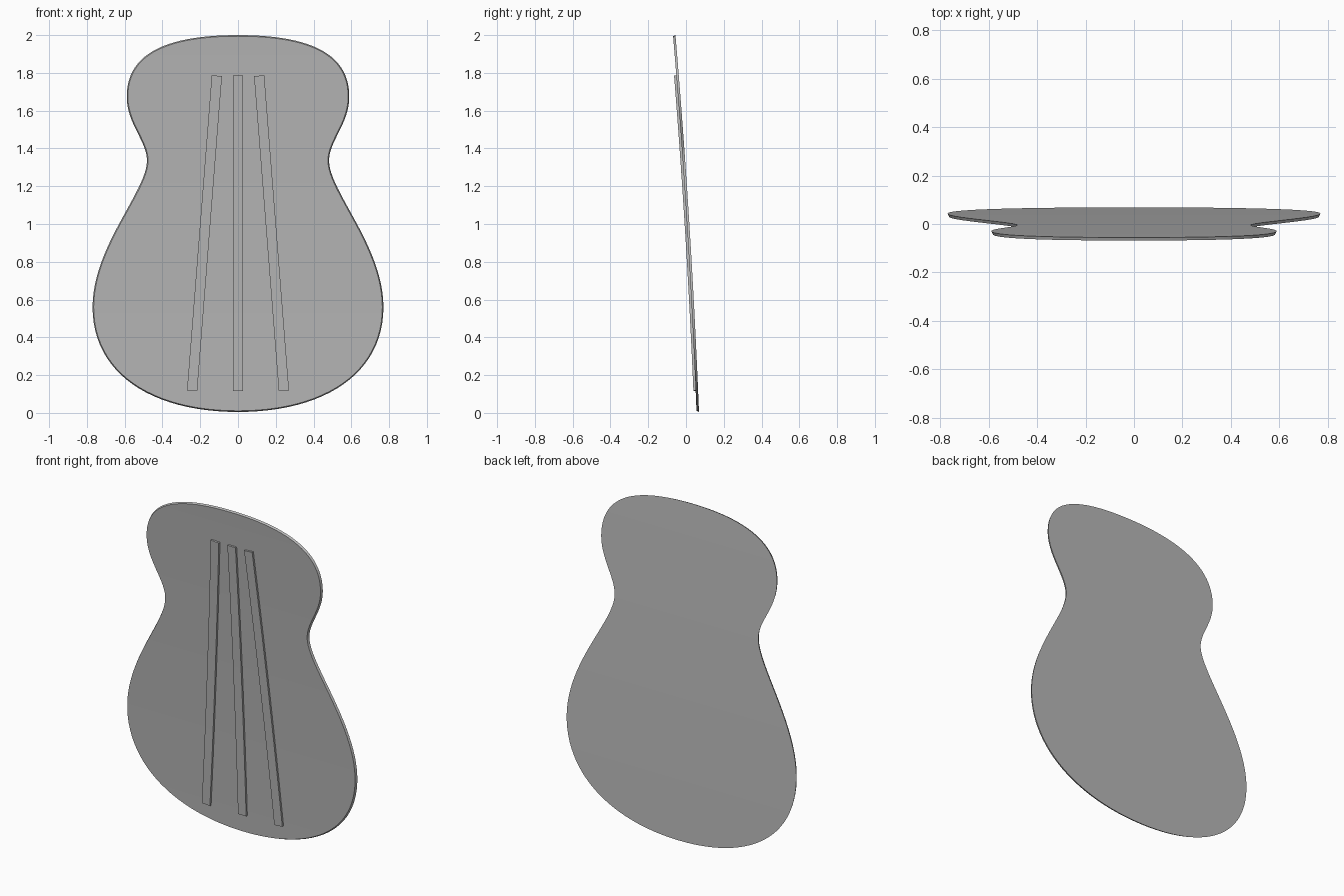
import bpy, bmesh
from mathutils import Vector
from mathutils.geometry import interpolate_bezier

if "Cube" in bpy.data.objects:
    bpy.data.objects.remove(bpy.data.objects["Cube"])

THICK = 0.013    # plate thickness
INSET = 0.006    # bevelled rim on the front face
BRACE_H = 0.012  # how far the braces stand proud

grey = bpy.data.materials.new("dark_grey")
grey.diffuse_color = (0.48, 0.48, 0.48, 1)
grey.use_nodes = True
grey.node_tree.nodes["Principled BSDF"].inputs["Base Color"].default_value = grey.diffuse_color


def back_y(z):
    """Gently bowed, leaning back surface of the plate."""
    return 0.069 - 0.04 * z - 0.0112 * z * z


def front_y(z):
    return back_y(z) - THICK


def make_object(name, bm):
    bmesh.ops.remove_doubles(bm, verts=bm.verts, dist=1e-5)
    bmesh.ops.recalc_face_normals(bm, faces=bm.faces)
    mesh = bpy.data.meshes.new(name)
    bm.to_mesh(mesh)
    bm.free()
    mesh.materials.append(grey)
    obj = bpy.data.objects.new(name, mesh)
    bpy.context.collection.objects.link(obj)
    bpy.ops.object.select_all(action='DESELECT')
    obj.select_set(True)
    bpy.context.view_layer.objects.active = obj
    bpy.ops.object.shade_smooth_by_angle(angle=0.5)
    return obj


def half_outline():
    """Right half of the body outline (x, z), top to bottom."""
    # each row: start, handle, handle, end
    curves = [
        [(0, 2.0), (0.42, 2.0), (0.589, 1.88), (0.589, 1.675)],         # upper bout
        [(0.589, 1.675), (0.589, 1.53), (0.482, 1.44), (0.482, 1.335)],  # waist
        [(0.482, 1.335), (0.482, 1.175), (0.77, 0.88), (0.77, 0.56)],   # flank
        [(0.77, 0.56), (0.77, 0.21), (0.46, 0.005), (0, 0.005)],        # lower bout
    ]
    pts = []
    for c in curves:
        seg = interpolate_bezier(*[Vector((x, z, 0)) for x, z in c], 25)
        pts += seg if not pts else seg[1:]
    return pts


# Body plate: strips across the outline, bowed along its height
pts = half_outline()
bm = bmesh.new()
rings = []
for i, p in enumerate(pts):
    t = (pts[min(i + 1, len(pts) - 1)] - pts[max(i - 1, 0)]).normalized()
    q = p + Vector((t.y, -t.x, 0)) * INSET
    if i in (0, len(pts) - 1):
        q.x = 0
    rings.append([bm.verts.new(v) for v in (
        (-p.x, back_y(p.y), p.y), (p.x, back_y(p.y), p.y),
        (q.x, front_y(q.y), q.y), (-q.x, front_y(q.y), q.y))])
for a, b in zip(rings, rings[1:]):
    for k in range(4):
        n = (k + 1) % 4
        bm.faces.new((a[k], a[n], b[n], b[k]))
make_object("back_plate", bm)


# Braces: long bars following the bow of the plate
def brace(name, x_top, x_bottom, z_top=1.785, z_bottom=0.117, width=0.054, steps=16):
    top, bottom = Vector((x_top, z_top)), Vector((x_bottom, z_bottom))
    d = (bottom - top).normalized()
    side = Vector((-d.y, d.x)) * width / 2
    bm = bmesh.new()
    rows = []
    for i in range(steps + 1):
        c = top.lerp(bottom, i / steps)
        a, b = c - side, c + side
        rows.append([bm.verts.new(v) for v in (
            (a.x, front_y(a.y) + 0.003, a.y), (b.x, front_y(b.y) + 0.003, b.y),
            (b.x, front_y(b.y) - BRACE_H, b.y), (a.x, front_y(a.y) - BRACE_H, a.y))])
    for r, s in zip(rows, rows[1:]):
        for k in range(4):
            n = (k + 1) % 4
            bm.faces.new((r[k], r[n], s[n], s[k]))
    bm.faces.new(rows[0])
    bm.faces.new(rows[-1])
    make_object(name, bm)


brace("centre_brace", 0, 0)
brace("right_brace", 0.112, 0.243)
brace("left_brace", -0.112, -0.243)
